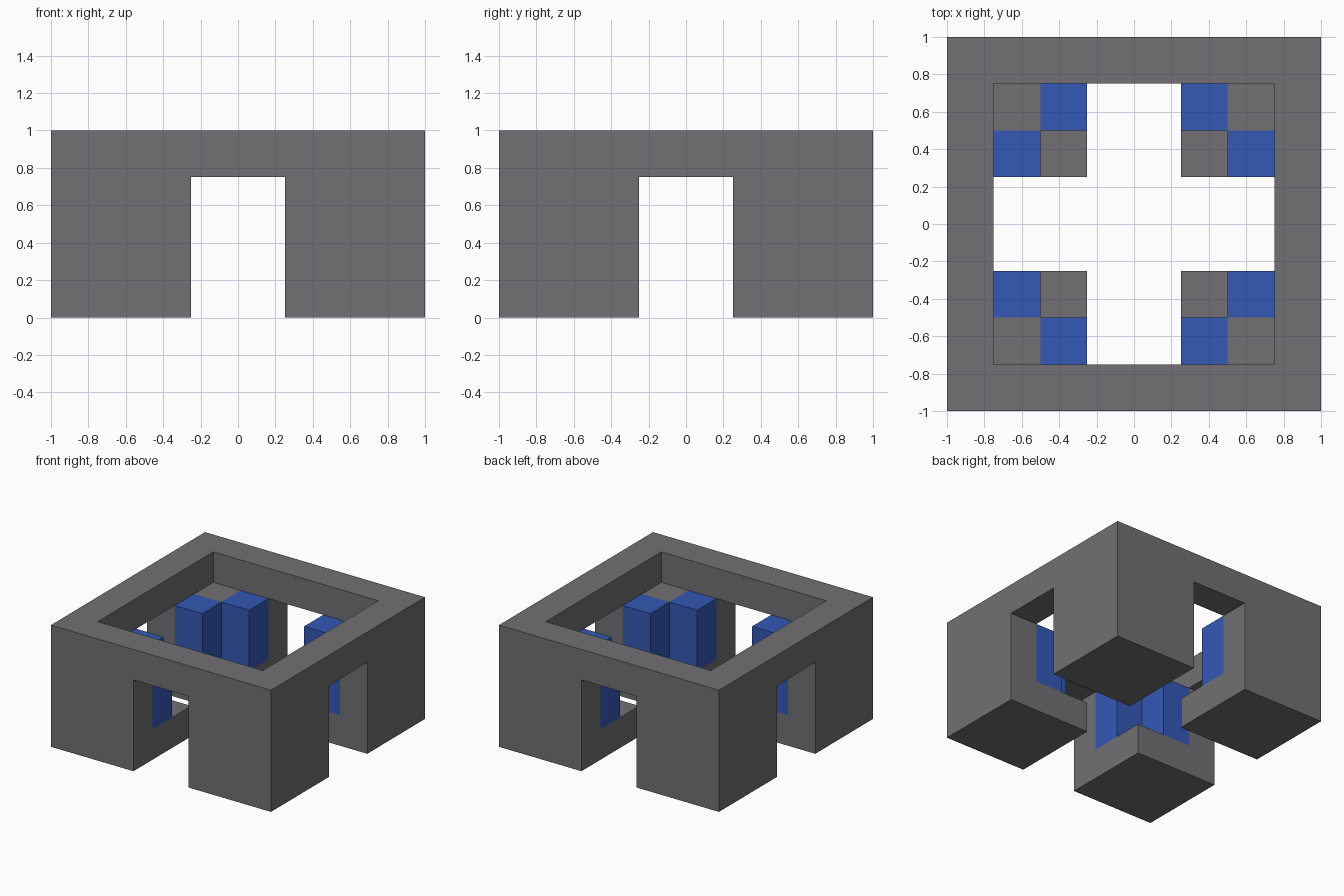
import bpy
import bmesh

cube = bpy.data.objects.get("Cube")
if cube:
    bpy.data.objects.remove(cube, do_unlink=True)


def material(name, rgb):
    mat = bpy.data.materials.new(name)
    mat.use_nodes = True
    color = (*rgb, 1.0)
    mat.diffuse_color = color
    mat.node_tree.nodes["Principled BSDF"].inputs["Base Color"].default_value = color
    return mat


stone = material("grey stone", (0.168, 0.162, 0.171))
blue = material("blue", (0.033, 0.098, 0.462))


def square(x, y, size):
    return [(x, y), (x + size, y), (x + size, y + size), (x, y + size)]


def prism(name, profiles, bottom, top, mat):
    """Extrude plan outlines of one quarter and mirror them to all four."""
    bm = bmesh.new()
    for outline in profiles:
        face = bm.faces.new([bm.verts.new((x, y, bottom)) for x, y in outline])
        grown = bmesh.ops.extrude_face_region(bm, geom=[face], use_keep_orig=True)
        verts = [v for v in grown["geom"] if isinstance(v, bmesh.types.BMVert)]
        bmesh.ops.translate(bm, verts=verts, vec=(0, 0, top - bottom))
    bmesh.ops.recalc_face_normals(bm, faces=bm.faces)
    # Open the ends on the mirror planes so the halves weld into one piece
    ends = [f for f in bm.faces
            if any(all(abs(v.co[axis]) < 1e-5 for v in f.verts) for axis in (0, 1))]
    bmesh.ops.delete(bm, geom=ends, context="FACES")
    mesh = bpy.data.meshes.new(name)
    bm.to_mesh(mesh)
    bm.free()
    mesh.materials.append(mat)
    obj = bpy.data.objects.new(name, mesh)
    bpy.context.collection.objects.link(obj)
    mirror = obj.modifiers.new("Mirror", "MIRROR")
    mirror.use_axis = (True, True, False)
    return obj


U = 0.25  # one block

# Square feet, forming the low inner ledges
prism("feet", [square(U, U, 3 * U)], 0, U, stone)

# Stepped corner pillars between the archways
pillar = [(U, 4 * U), (U, 3 * U), (2 * U, 3 * U), (2 * U, 2 * U),
          (3 * U, 2 * U), (3 * U, U), (4 * U, U), (4 * U, 4 * U)]
prism("corner_pillars", [pillar], U, 3 * U, stone)

# Upper rim, bridging the archways
rim = [(0, 4 * U), (0, 3 * U), (3 * U, 3 * U), (3 * U, 0), (4 * U, 0), (4 * U, 4 * U)]
prism("upper_rim", [rim], 3 * U, 4 * U, stone)

# Pairs of blue posts standing on the ledges
prism("blue_posts", [square(U, 2 * U, U), square(2 * U, U, U)], U, 3 * U, blue)
